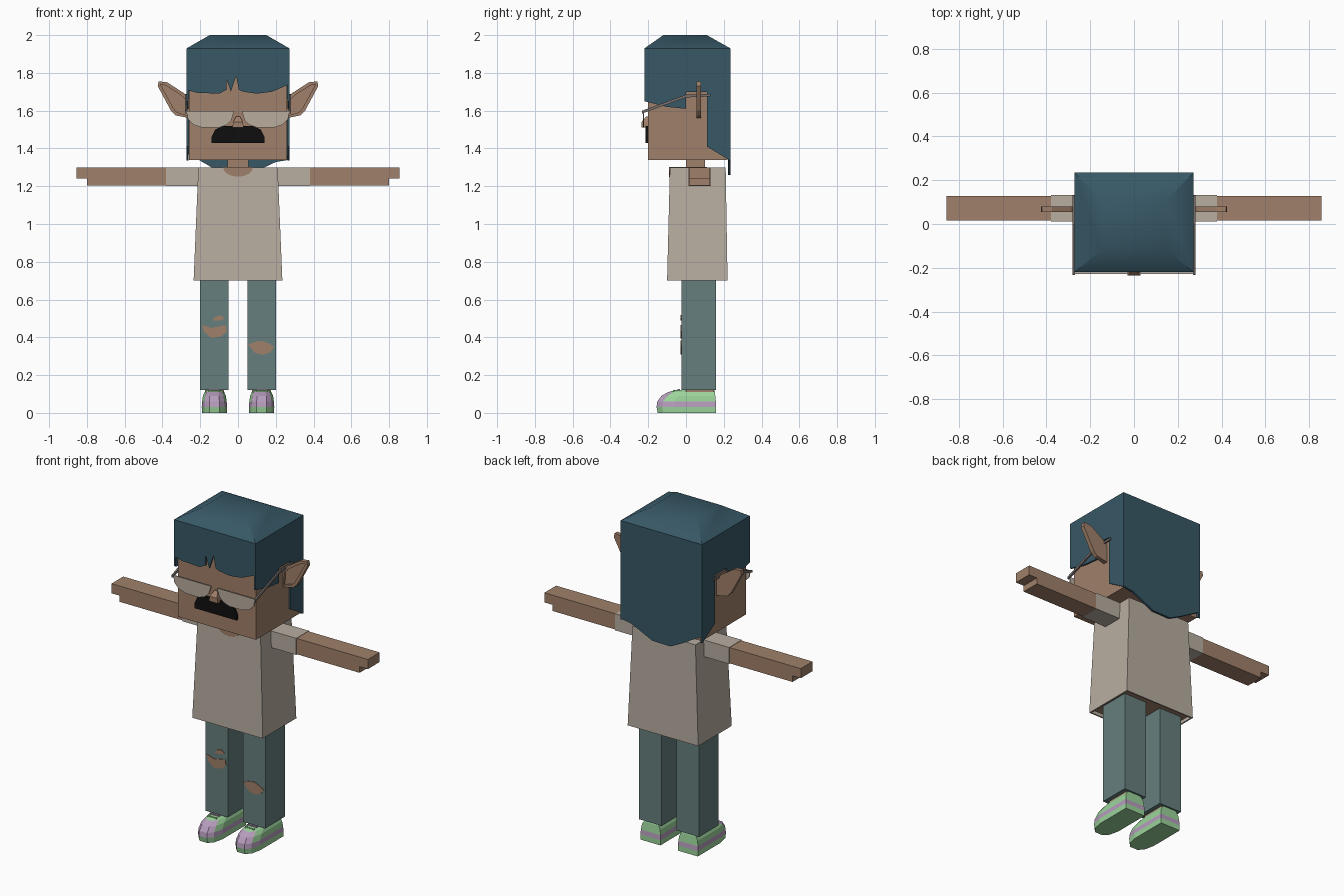
import bpy, bmesh, math

cube = bpy.data.objects.get("Cube")
if cube:
    bpy.data.objects.remove(cube, do_unlink=True)


def material(name, *rgb):
    linear = [((c / 255 + 0.055) / 1.055) ** 2.4 for c in rgb] + [1]
    m = bpy.data.materials.new(name)
    m.use_nodes = True
    m.diffuse_color = linear
    bsdf = next(n for n in m.node_tree.nodes if n.type == 'BSDF_PRINCIPLED')
    bsdf.inputs["Base Color"].default_value = linear
    bsdf.inputs["Roughness"].default_value = 0.8
    return m


SKIN = material("skin_brown", 160, 128, 106)
HAIR = material("hair_blue", 55, 88, 102)
SHIRT = material("shirt_beige", 184, 173, 161)
DENIM = material("denim_teal", 102, 127, 125)
GREEN = material("shoe_green", 155, 212, 155)
PINK = material("shoe_lilac", 183, 157, 190)
BLACK = material("moustache_black", 15, 15, 15)
LENS = material("lens_beige", 186, 172, 158)
FRAME = material("frame_grey", 120, 112, 108)


def finish(name, bm, *mats):
    bmesh.ops.recalc_face_normals(bm, faces=bm.faces)
    mesh = bpy.data.meshes.new(name)
    bm.to_mesh(mesh)
    bm.free()
    for m in mats:
        mesh.materials.append(m)
    obj = bpy.data.objects.new(name, mesh)
    bpy.context.collection.objects.link(obj)
    return obj


def loft(rings):
    """Closed skin through rings that share one point count."""
    bm = bmesh.new()
    loops = [[bm.verts.new(p) for p in ring] for ring in rings]
    n = len(loops[0])
    for a, b in zip(loops, loops[1:]):
        for i in range(n):
            j = (i + 1) % n
            bm.faces.new((a[i], a[j], b[j], b[i]))
    bm.faces.new(loops[0])
    bm.faces.new(loops[-1])
    bmesh.ops.recalc_face_normals(bm, faces=bm.faces)
    return bm


PLACE = {'x': lambda a, b, d: (d, a, b),
         'y': lambda a, b, d: (a, d, b),
         'z': lambda a, b, d: (a, b, d)}


def slab(points, axis, d0, d1):
    """Flat outline extruded along an axis."""
    return loft([[PLACE[axis](a, b, d) for a, b in points] for d in (d0, d1)])


def plate(name, points, axis, d0, d1, mat):
    return finish(name, slab(points, axis, d0, d1), mat)


def rect(x0, x1, y0, y1, z):
    return [(x0, y0, z), (x1, y0, z), (x1, y1, z), (x0, y1, z)]


def box(name, x, y, z, mat):
    return finish(name, loft([rect(*x, *y, h) for h in z]), mat)


def flip(points, s):
    return [(s * a, b) for a, b in points]


# Head, neck and nose
box("head", (-.26, .26), (-.2, .22), (1.34, 1.9), SKIN)
box("neck", (-.055, .055), (0, .1), (1.25, 1.36), SKIN)
finish("nose", loft([rect(-.03, .03, -.235, -.19, 1.51),
                     rect(-.025, .025, -.235, -.19, 1.54),
                     rect(-.01, .01, -.21, -.19, 1.57)]), SKIN)

# Hair: sloped cap, fringe, side and back panels
cap = finish("hair_cap", loft([rect(-.272, .272, -.22, .235, 1.88),
                               rect(-.272, .272, -.22, .235, 1.93),
                               rect(-.15, .15, -.12, .11, 2)]), HAIR)
bpy.context.view_layer.objects.active = cap
cap.select_set(True)
bpy.ops.object.shade_smooth_by_angle(angle=math.radians(40))
cap.select_set(False)

fringe = [(-.272, 1.93), (-.272, 1.71), (-.22, 1.695), (-.1, 1.69), (-.062, 1.71),
          (-.062, 1.77), (-.038, 1.70), (-.01, 1.785), (.005, 1.71), (.03, 1.7),
          (.1, 1.69), (.18, 1.7), (.272, 1.74), (.272, 1.93)]
plate("hair_fringe", fringe, 'y', -.22, -.212, HAIR)
side_hair = [(-.22, 1.93), (.235, 1.93), (.235, 1.335), (.11, 1.41), (.11, 1.7),
             (0, 1.7), (0, 1.61), (-.1, 1.62), (-.16, 1.635), (-.22, 1.65)]
back_hair = [(-.272, 1.93), (-.272, 1.375), (-.2, 1.335), (-.14, 1.3), (-.06, 1.26),
             (.06, 1.262), (.14, 1.3), (.2, 1.328), (.272, 1.34), (.272, 1.93)]
plate("hair_back", back_hair, 'y', .222, .235, HAIR)

# Moustache
half = [(.14, 1.43), (.14, 1.46), (.12, 1.5), (.08, 1.518)]
plate("moustache", half + flip(half[::-1], -1), 'y', -.215, -.199, BLACK)

# Shirt with an open hem and neckline
bm = loft([rect(-.235, .235, -.1, .22, .7), rect(-.21, .21, -.085, .21, 1.3)])
hem = min(bm.faces, key=lambda f: f.calc_center_median().z)
bmesh.ops.inset_region(bm, faces=[hem], thickness=.012)
hem.material_index = 1
inner = bmesh.ops.extrude_discrete_faces(bm, faces=[hem])["faces"][0]
for v in inner.verts:
    v.co.z += .02
for f in bm.faces:
    f.material_index = int(f is inner)
finish("shirt", bm, SHIRT, SKIN)
arc = [(.08 * math.cos(a), 1.303 - .053 * math.sin(a))
       for a in (math.pi * i / 8 for i in range(9))]
plate("neckline_front", arc, 'y', -.0895, -.082, SKIN)
box("neckline_top", (-.08, .08), (-.088, .11), (1.296, 1.303), SKIN)

# Paired parts
ear = [(.255, 1.56), (.33, 1.575), (.355, 1.6), (.425, 1.73), (.42, 1.755),
       (.375, 1.75), (.29, 1.695), (.255, 1.66)]
lens = [(.02, 1.598), (.272, 1.598), (.265, 1.555), (.235, 1.525), (.19, 1.51),
        (.1, 1.51), (.06, 1.525), (.035, 1.55)]
temple = [(-.232, 1.585), (0, 1.67), (.13, 1.675), (.13, 1.688), (0, 1.685), (-.232, 1.6)]
arm = [(.37, 1.203), (.8, 1.203), (.8, 1.24), (.855, 1.24), (.855, 1.298), (.37, 1.298)]


def shoe_ring(x, z, front, w, back):
    toe = [(w, back), (w, front + .09), (.8 * w, front + .03), (.4 * w, front)]
    return [(x + a, b, z) for a, b in toe + flip(toe[::-1], -1)]


SHOE_LAYERS = [(0, -.15, .066, .16), (.032, -.156, .067, .16), (.06, -.152, .065, .158),
               (.09, -.13, .061, .155), (.11, -.095, .052, .153), (.12, -.06, .04, .15)]

for side, s in (("left", 1), ("right", -1)):
    plate(side + "_hair_side", side_hair, 'x', s * .272, s * .262, HAIR)

    # Ear with a sunken hollow on its front
    bm = slab(flip(ear, s), 'y', .055, .08)
    hollow = min(bm.faces, key=lambda f: f.calc_center_median().y)
    bmesh.ops.inset_region(bm, faces=[hollow], thickness=.018)
    pit = bmesh.ops.extrude_discrete_faces(bm, faces=[hollow])["faces"][0]
    for v in pit.verts:
        v.co.y += .012
    finish(side + "_ear", bm, SKIN)

    # Glasses
    plate(side + "_lens", flip(lens, s), 'y', -.228, -.222, LENS)
    plate(side + "_temple", temple, 'x', s * .27, s * .28, FRAME)

    # Arm and sleeve
    box(side + "_sleeve", (s * .19, s * .38), (.012, .132), (1.2, 1.3), SHIRT)
    plate(side + "_arm", flip(arm, s), 'y', .016, .128, SKIN)

    # Trouser leg and ankle
    box(side + "_trouser_leg", (s * .05, s * .2), (-.025, .16), (.12, .73), DENIM)
    box(side + "_ankle", (s * .075, s * .175), (0, .145), (.09, .13), SKIN)

    # Shoe: green sole, lilac band and toe cap, green upper
    bm = loft([shoe_ring(s * .125, *layer) for layer in SHOE_LAYERS])
    for f in bm.faces:
        c = f.calc_center_median()
        band = .032 < c.z < .06
        toe_cap = .06 < c.z < .105 and c.y < -.085
        f.material_index = int(band or toe_cap)
    finish(side + "_shoe", bm, GREEN, PINK)
    for i in range(2):
        y = -.045 - .025 * i
        box(f"{side}_lace_{i}", (s * .095, s * .155), (y, y + .012),
            (.112, .126 - .004 * i), (PINK, GREEN)[i])

# Ripped knee patches
RIPS = {
    "right_knee_rip": [(-.19, .465), (-.14, .45), (-.065, .465), (-.06, .43),
                       (-.09, .405), (-.14, .395), (-.18, .43)],
    "right_small_rip": [(-.137, .488), (-.12, .51), (-.09, .517), (-.07, .5), (-.1, .488)],
    "left_knee_rip": [(.055, .36), (.09, .318), (.13, .308), (.17, .32), (.192, .35),
                      (.16, .368), (.13, .382), (.085, .375)],
}
for name, outline in RIPS.items():
    plate(name, outline, 'y', -.029, -.022, SKIN)
